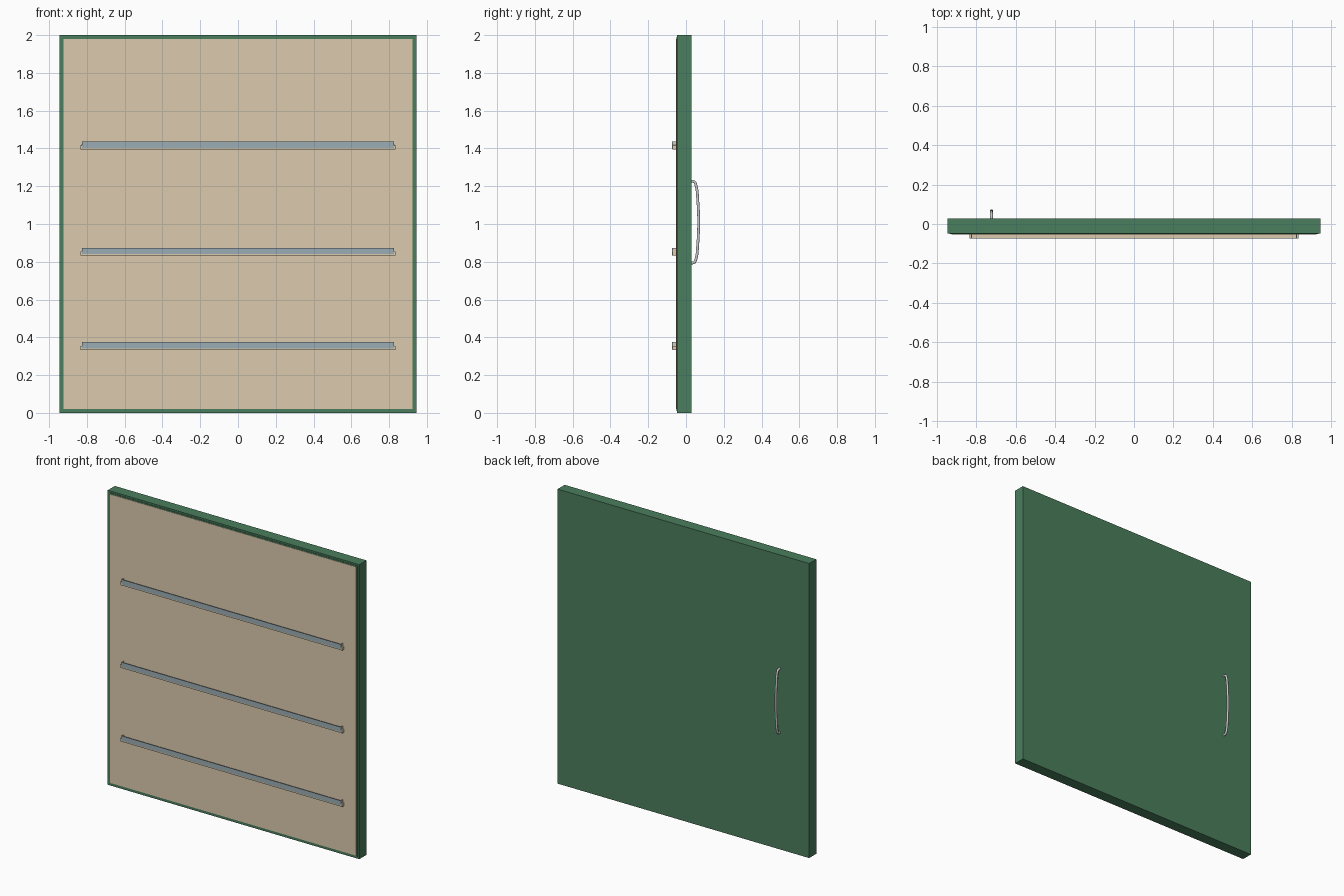
import bpy, bmesh
from mathutils import Vector

if "Cube" in bpy.data.objects:
    bpy.data.objects.remove(bpy.data.objects["Cube"])


def material(name, rgb):
    m = bpy.data.materials.new(name)
    m.diffuse_color = (*rgb, 1)
    m.use_nodes = True
    m.node_tree.nodes["Principled BSDF"].inputs["Base Color"].default_value = m.diffuse_color
    return m


green = material("green_paint", (0.07, 0.21, 0.11))
beige = material("beige_liner", (0.72, 0.60, 0.42))
glass = material("blue_grey_guard", (0.33, 0.42, 0.46))


def box(name, x, y, z, mat=None, bevel=0):
    bm = bmesh.new()
    bmesh.ops.create_cube(bm, size=1)
    for v in bm.verts:
        v.co = Vector([(r[0] + r[1]) / 2 + c * (r[1] - r[0]) for c, r in zip(v.co, (x, y, z))])
    me = bpy.data.meshes.new(name)
    bm.to_mesh(me)
    bm.free()
    ob = bpy.data.objects.new(name, me)
    bpy.context.collection.objects.link(ob)
    if mat:
        me.materials.append(mat)
    if bevel:
        b = ob.modifiers.new("soft_edge", "BEVEL")
        b.width, b.segments = bevel, 2
    return ob


# Door slab, thin dark-edged gasket step and inner liner
box("door_slab", (-0.945, 0.945), (-0.048, 0.028), (0, 2), green)
box("door_gasket", (-0.934, 0.934), (-0.051, -0.046), (0.011, 1.989), green)
box("inner_liner", (-0.925, 0.925), (-0.053, -0.046), (0.02, 1.98), beige)

# Shallow door racks: floor, front guard and end caps
for i, z in enumerate((0.333, 0.833, 1.395), 1):
    box(f"rack_floor_{i}", (-0.825, 0.825), (-0.072, -0.05), (z, z + 0.012), beige, 0.002)
    box(f"rack_guard_{i}", (-0.825, 0.825), (-0.074, -0.070), (z + 0.008, z + 0.041), glass)
    for side, s in (("left", -1), ("right", 1)):
        xs = sorted((s * 0.822, s * 0.834))
        box(f"rack_end_{side}_{i}", xs, (-0.073, -0.05), (z, z + 0.022), beige, 0.002)
        xs = sorted((s * 0.820, s * 0.825))
        box(f"rack_cheek_{side}_{i}", xs, (-0.072, -0.05), (z + 0.02, z + 0.041), beige)

# Bowed pull handle on the outer face
path = [(0.026, 0.217), (0.044, 0.213), (0.054, 0.19), (0.062, 0.12), (0.067, 0.0)]
path += [(y, -z) for y, z in path[-2::-1]]
cu = bpy.data.curves.new("pull_handle", "CURVE")
cu.dimensions = "3D"
cu.bevel_depth, cu.bevel_resolution = 0.0075, 3
cu.resolution_u, cu.use_fill_caps = 6, True
sp = cu.splines.new("BEZIER")
sp.bezier_points.add(len(path) - 1)
for p, (y, z) in zip(sp.bezier_points, path):
    p.co = (-0.722, y, 1.01 + z)
    p.handle_left_type = p.handle_right_type = "AUTO"
bpy.context.collection.objects.link(bpy.data.objects.new("pull_handle", cu))
